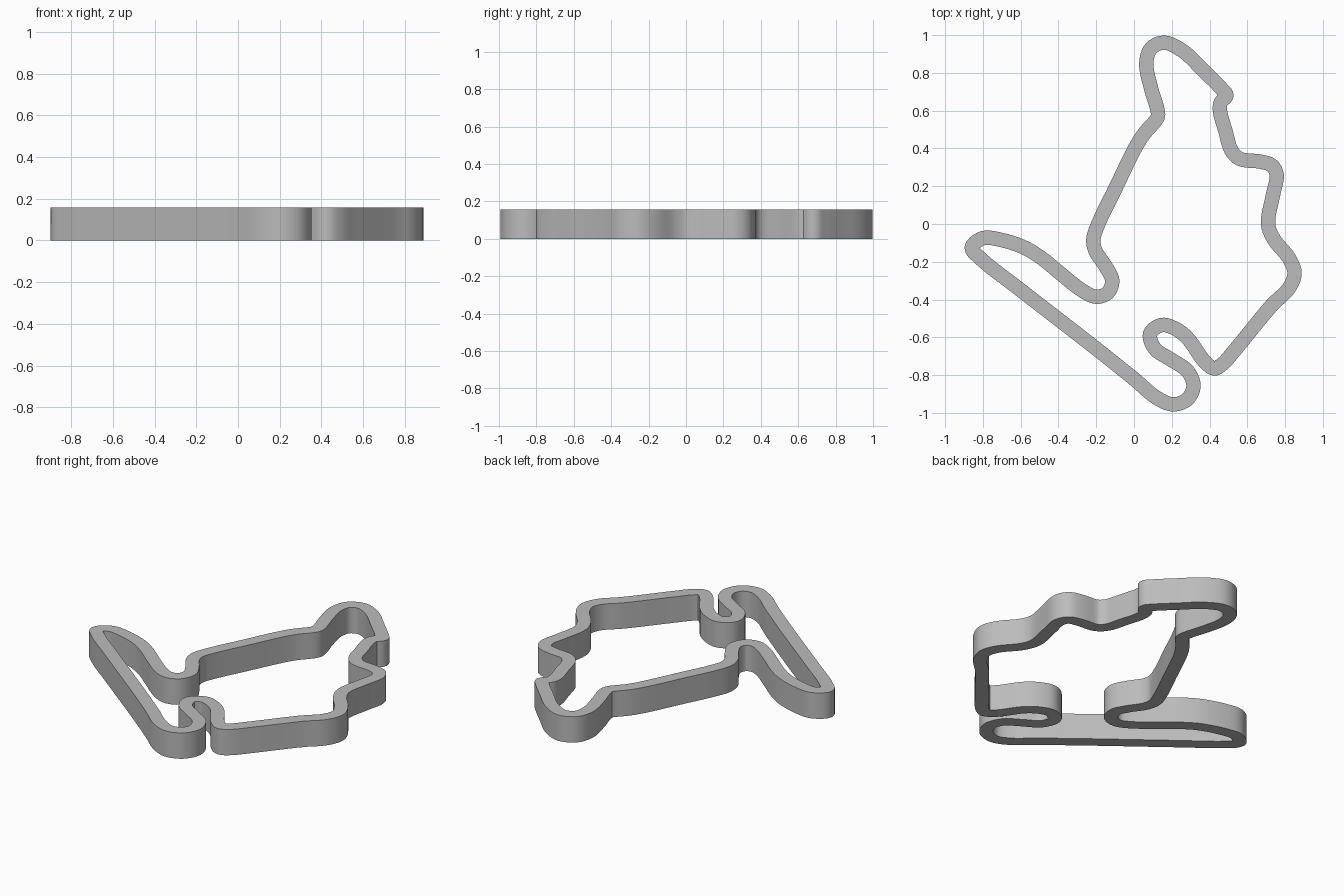
import bpy, bmesh
from mathutils import Vector

cube = bpy.data.objects.get("Cube")
if cube:
    bpy.data.objects.remove(cube, do_unlink=True)

HEIGHT = 0.157
HALF_WIDTH = 0.038
STEPS = 5

# Centre line of the circuit in hundredths, clockwise from the far end
PATH = [(16, 96), (26, 91.5), (37, 81), (46, 72), (49, 68), (46, 64.5), (45.5, 60),
        (48.5, 49), (51.5, 39), (56, 34.5), (67, 33), (73, 31), (75.5, 26),
        (73.5, 15), (71, 0), (74, -8), (82, -18), (85, -26), (82, -34),
        (73, -43), (54, -66), (47, -74), (42.5, -76.5), (37.5, -73),
        (28, -60), (21, -55), (14.5, -53.5), (8.5, -58), (11, -66), (20, -72),
        (28.5, -78), (31.5, -86), (28, -93), (20.5, -95.5), (12, -92),
        (0, -82), (-20, -66), (-60, -35), (-81, -18.5), (-86, -12.5), (-80, -7.5),
        (-70, -8.5), (-58, -12.5), (-49, -18), (-38, -27), (-27, -35.5),
        (-20, -38.5), (-14, -36.5), (-11.5, -30), (-15, -22.5), (-20.5, -14),
        (-21.5, -8), (-18.5, 1), (-10, 18.5), (1, 41), (5.5, 48), (12.5, 56.5),
        (12.5, 60), (9, 72), (6.5, 85), (9, 93)]


def make_material(name, color):
    mat = bpy.data.materials.new(name)
    mat.use_nodes = True
    mat.diffuse_color = color
    mat.node_tree.nodes["Principled BSDF"].inputs["Base Color"].default_value = color
    return mat


def smooth_loop(points, steps):
    """Closed centripetal spline through the points."""
    result = []
    count = len(points)
    for i in range(count):
        a, b, c, d = (points[(i + k) % count] for k in (-1, 0, 1, 2))
        ab, bc, cd = ((q - p).length ** 0.5 for p, q in ((a, b), (b, c), (c, d)))
        start = (b - a) / ab - (c - a) / (ab + bc) + (c - b) / bc
        end = (c - b) / bc - (d - b) / (bc + cd) + (d - c) / cd
        start, end = start * bc, end * bc
        for s in range(steps):
            t = s / steps
            result.append(b + start * t
                          + (3 * (c - b) - 2 * start - end) * t ** 2
                          + (2 * (b - c) + start + end) * t ** 3)
    return result


def ribbon_wall(name, line, half_width, height, material):
    """Sweep a rectangular section around a closed centre line."""
    bm = bmesh.new()
    rings = []
    count = len(line)
    for i, point in enumerate(line):
        tangent = (line[(i + 1) % count] - line[i - 1]).normalized()
        side = Vector((-tangent.y, tangent.x)) * half_width
        rings.append([bm.verts.new((*(point + side * s), z))
                      for s, z in ((1, 0), (1, height), (-1, height), (-1, 0))])
    for i, ring in enumerate(rings):
        following = rings[(i + 1) % count]
        for k in range(4):
            n = (k + 1) % 4
            bm.faces.new((ring[k], ring[n], following[n], following[k]))
    bmesh.ops.recalc_face_normals(bm, faces=bm.faces)
    mesh = bpy.data.meshes.new(name)
    bm.to_mesh(mesh)
    bm.free()
    mesh.materials.append(material)
    obj = bpy.data.objects.new(name, mesh)
    bpy.context.collection.objects.link(obj)
    return obj


# Circuit wall
grey = make_material("light grey", (0.5, 0.5, 0.5, 1))
centre_line = smooth_loop([Vector(p) / 100 for p in PATH], STEPS)
track = ribbon_wall("circuit_wall", centre_line, HALF_WIDTH, HEIGHT, grey)

# Soft shading along the wall, crisp rims
bpy.ops.object.select_all(action="DESELECT")
track.select_set(True)
bpy.context.view_layer.objects.active = track
bpy.ops.object.shade_smooth_by_angle(angle=0.6)
